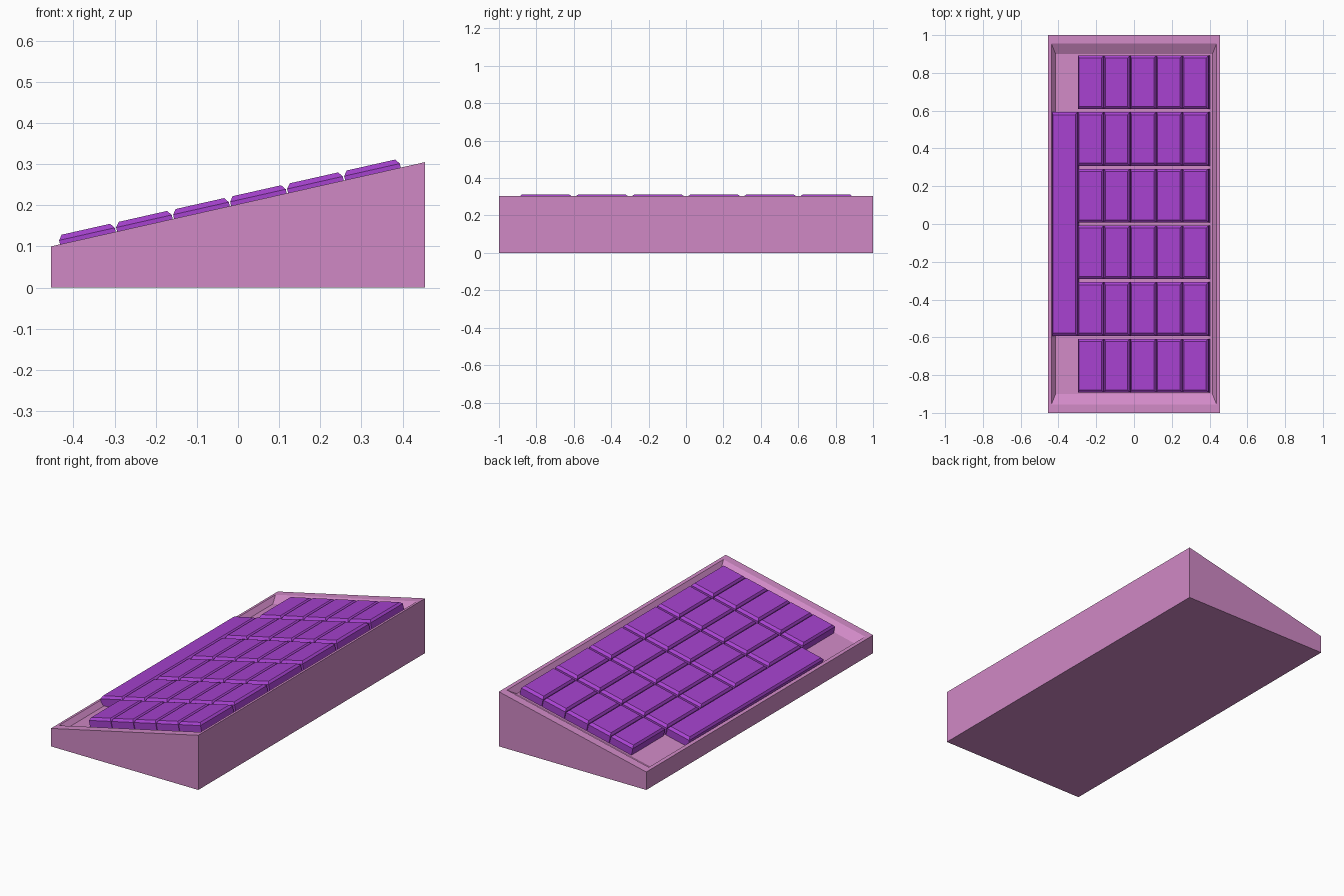
import bpy
import bmesh
import math
from mathutils import Matrix, Vector

if "Cube" in bpy.data.objects:
    bpy.data.objects.remove(bpy.data.objects["Cube"], do_unlink=True)


def material(name, colour):
    m = bpy.data.materials.new(name)
    m.use_nodes = True
    m.diffuse_color = (*colour, 1)
    m.node_tree.nodes["Principled BSDF"].inputs["Base Color"].default_value = (*colour, 1)
    return m


pink = material("pink", (0.63, 0.25, 0.56))
purple = material("purple", (0.38, 0.054, 0.62))

HALF_X, HALF_Y = 0.455, 1.0
LOW, HIGH = 0.10, 0.305
SLOPE = (HIGH - LOW) / (2 * HALF_X)
MIDDLE = (LOW + HIGH) / 2


def rectangle(cx, cy, hx, hy, height):
    """Corner loop of a rectangle; height is a function of x."""
    signs = ((-1, -1), (1, -1), (1, 1), (-1, 1))
    return [Vector((cx + sx * hx, cy + sy * hy, height(cx + sx * hx))) for sx, sy in signs]


def stacked_solid(name, loops, mat, matrix=Matrix()):
    """Bridge rectangular loops in order and cap both ends."""
    bm = bmesh.new()
    rings = [[bm.verts.new(matrix @ p) for p in loop] for loop in loops]
    for a, b in zip(rings, rings[1:]):
        for i in range(4):
            j = (i + 1) % 4
            bm.faces.new((a[i], a[j], b[j], b[i]))
    bm.faces.new(rings[0][::-1])
    bm.faces.new(rings[-1])
    bmesh.ops.recalc_face_normals(bm, faces=bm.faces)
    mesh = bpy.data.meshes.new(name)
    bm.to_mesh(mesh)
    bm.free()
    mesh.materials.append(mat)
    obj = bpy.data.objects.new(name, mesh)
    bpy.context.collection.objects.link(obj)
    return obj


def sloped(drop):
    return lambda x: MIDDLE + SLOPE * x - drop


# Wedge case with a shallow tray sunk into its sloping top
RECESS = 0.03
stacked_solid("wedge_case", [
    rectangle(0, 0, HALF_X, HALF_Y, lambda x: 0),
    rectangle(0, 0, HALF_X, HALF_Y, sloped(0)),
    rectangle(0, 0, 0.437, 0.955, sloped(0)),
    rectangle(0, 0, 0.415, 0.90, sloped(RECESS)),
], pink)

# Keys, laid out in the plane of the sloping top
tilt = Matrix.Translation((0, 0, MIDDLE)) @ Matrix.Rotation(-math.atan(SLOPE), 4, "Y")
KEY_X, KEY_Y = 0.1386, 0.284
PITCH_X, PITCH_Y = 0.142, 0.30
FIRST_X = -0.374


def key(name, cx, cy, length):
    hx, hy = KEY_X / 2, length / 2
    stacked_solid(name, [
        rectangle(cx, cy, hx, hy, lambda x: -RECESS),
        rectangle(cx, cy, hx, hy, lambda x: 0.010),
        rectangle(cx, cy, hx - 0.009, hy - 0.014, lambda x: 0.022),
    ], purple, tilt)


key("long_key", FIRST_X, 0, 3 * PITCH_Y + KEY_Y)
for column in range(1, 6):
    for row in range(6):
        key(f"key_{column}_{row + 1}", FIRST_X + column * PITCH_X,
            (row - 2.5) * PITCH_Y, KEY_Y)
